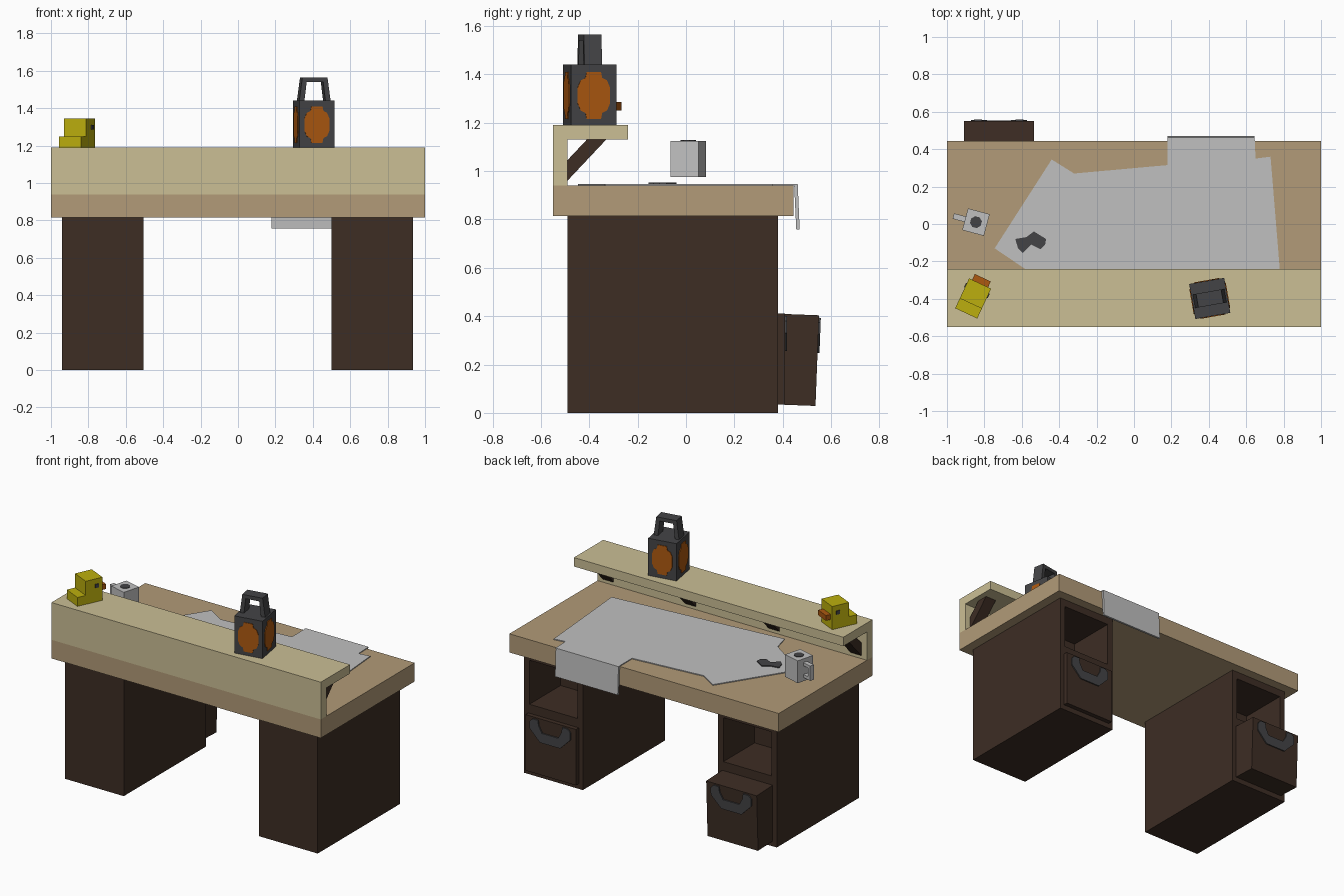
import bpy, bmesh, math
from mathutils import Matrix, Vector

if "Cube" in bpy.data.objects:
    bpy.data.objects.remove(bpy.data.objects["Cube"])


def material(name, rgb):
    m = bpy.data.materials.new(name)
    lin = [((c / 255 + 0.055) / 1.055) ** 2.4 for c in rgb]
    m.diffuse_color = (*lin, 1)
    m.use_nodes = True
    m.node_tree.nodes["Principled BSDF"].inputs["Base Color"].default_value = m.diffuse_color
    return m


PALE = material("pale_wood", (203, 191, 149))
TAN = material("tan_wood", (178, 155, 120))
DARK = material("dark_wood", (61, 45, 36))
PAPER = material("light_grey", (192, 192, 192))
IRON = material("charcoal", (68, 68, 70))
YELLOW = material("yellow", (188, 175, 14))
ORANGE = material("orange", (172, 88, 16))


def finish(name, bm, mat, xf=None):
    bmesh.ops.recalc_face_normals(bm, faces=bm.faces)
    if xf:
        bm.transform(xf)
    me = bpy.data.meshes.new(name)
    bm.to_mesh(me)
    bm.free()
    ob = bpy.data.objects.new(name, me)
    bpy.context.collection.objects.link(ob)
    me.materials.append(mat)
    return ob


def box(name, lo, hi, mat, xf=None):
    lo, hi = Vector(lo), Vector(hi)
    bm = bmesh.new()
    bmesh.ops.create_cube(bm, size=1)
    bm.transform(Matrix.Translation((lo + hi) / 2) @ Matrix.Diagonal((*(hi - lo), 1)))
    return finish(name, bm, mat, xf)


def prism(name, pts, axis, start, end, mat, xf=None):
    """Extrude a 2D outline along an axis (0, 1 or 2)."""
    def place(p, w):
        v = list(p)
        v.insert(axis, w)
        return v
    bm = bmesh.new()
    face = bm.faces.new([bm.verts.new(place(p, start)) for p in pts])
    new = bmesh.ops.extrude_face_region(bm, geom=[face])["geom"]
    shift = [0, 0, 0]
    shift[axis] = end - start
    bmesh.ops.translate(bm, vec=shift, verts=[g for g in new if isinstance(g, bmesh.types.BMVert)])
    return finish(name, bm, mat, xf)


def spin(x, y, z, degrees):
    return Matrix.Translation((x, y, z)) @ Matrix.Rotation(math.radians(degrees), 4, 'Z')


# Table top, front board and raised shelf
box("table_top", (-1, -0.55, 0.815), (1, 0.445, 0.94), TAN)
prism("front_board_and_shelf", [(-0.55, 0.94), (-0.49, 0.94), (-0.49, 1.13), (-0.24, 1.13),
                                (-0.24, 1.19), (-0.55, 1.19)], 0, -1, 1, PALE)

# Diagonal shelf braces
for x in (-0.92, -0.31, 0.31, 0.92):
    prism("shelf_brace", [(-0.49, 0.96), (-0.33, 1.13), (-0.41, 1.13), (-0.49, 1.045)],
          0, x - 0.04, x + 0.04, DARK)


# Pedestals with an open cubby above a drawer
def pedestal(cx):
    ob = box("pedestal", (cx - 0.2175, -0.49, 0), (cx + 0.2175, 0.38, 0.815), DARK)
    bm = bmesh.new()
    bm.from_mesh(ob.data)
    back = max(bm.faces, key=lambda f: f.calc_center_median().y)
    bmesh.ops.inset_individual(bm, faces=[back], thickness=0.055)
    for v in back.verts:
        v.co.z = 0.47 if v.co.z < 0.4 else 0.765
    new = bmesh.ops.extrude_discrete_faces(bm, faces=[back])["faces"]
    bmesh.ops.translate(bm, vec=(0, -0.33, 0), verts=new[0].verts)
    bm.to_mesh(ob.data)
    bm.free()


HALF_PULL = [(0.15, 0.33), (0.15, 0.38), (0.13, 0.40), (0.09, 0.40), (0.085, 0.365), (0.06, 0.32)]
PULL = [(0.075, 0.255)] + HALF_PULL
PULL = PULL + [(-u, z) for u, z in reversed(PULL)]


def drawer(cx, front, tilt):
    xf = (Matrix.Translation((cx, 0.38, 0.41)) @ Matrix.Rotation(math.radians(tilt), 4, 'X')
          @ Matrix.Translation((0, -0.38, -0.41)))
    box("drawer", (-0.1875, 0.36, 0.035), (0.1875, front, 0.41), DARK, xf)
    prism("drawer_pull", PULL, 1, front, front + 0.008, IRON, xf)


pedestal(-0.7225)
pedestal(0.7175)
drawer(-0.7225, 0.55, -2.2)
drawer(0.7175, 0.41, 0)

# Large paper sheet with a flap hanging over the back edge
prism("paper_sheet", [(-0.745, -0.13), (-0.45, -0.33), (-0.42, -0.446), (0.787, -0.335),
                      (0.73, 0.36), (0.65, 0.35), (0.645, 0.46), (0.18, 0.45), (0.18, 0.315),
                      (-0.32, 0.27), (-0.44, 0.345)], 2, 0.94, 0.946, PAPER)
prism("paper_flap", [(0.447, 0.946), (0.462, 0.946), (0.47, 0.758), (0.456, 0.758)],
      0, 0.178, 0.643, PAPER)

# Small dark tool lying on the paper
prism("desk_tool", [(-0.635, -0.08), (-0.575, -0.07), (-0.535, -0.04), (-0.47, -0.08), (-0.475, -0.11),
                    (-0.5, -0.135), (-0.55, -0.11), (-0.595, -0.155), (-0.62, -0.13)],
      2, 0.946, 0.952, IRON)

# Square mug with side handle and dark drink
mug = spin(-0.845, 0.01, 0, -15)
box("mug", (-0.06, -0.06, 0.975), (0.06, 0.06, 1.125), PAPER, mug)
prism("mug_drink", [(0.032 * math.cos(math.radians(22.5 + 45 * i)),
                     0.032 * math.sin(math.radians(22.5 + 45 * i))) for i in range(8)],
      2, 1.125, 1.128, IRON, mug)
prism("mug_handle", [(-0.06, 1.0), (-0.125, 1.0), (-0.125, 1.1), (-0.06, 1.1), (-0.06, 1.08),
                     (-0.105, 1.08), (-0.105, 1.02), (-0.06, 1.02)], 1, -0.015, 0.015, PAPER, mug)

# Blocky toy duck
duck = spin(-0.86, -0.398, 0, -25)
prism("duck_body", [(-0.088, 1.19), (0.088, 1.19), (0.088, 1.345), (-0.03, 1.345),
                    (-0.03, 1.25), (-0.088, 1.25)], 0, -0.065, 0.065, YELLOW, duck)
box("duck_beak", (-0.047, 0.088, 1.25), (0.047, 0.122, 1.285), ORANGE, duck)
for s in (-1, 1):
    box("duck_eye", (s * 0.067 - 0.003, 0.035, 1.285), (s * 0.067 + 0.003, 0.06, 1.31), IRON, duck)

# Lantern with glowing side panels and trapezoid handle
lamp = spin(0.405, -0.398, 0, 10)
box("lantern_body", (-0.095, -0.095, 1.19), (0.095, 0.095, 1.44), IRON, lamp)
prism("lantern_handle", [(-0.085, 1.44), (-0.068, 1.565), (0.068, 1.565), (0.085, 1.44),
                         (0.057, 1.44), (0.045, 1.54), (-0.045, 1.54), (-0.057, 1.44)],
      1, -0.037, 0.037, IRON, lamp)
QUARTER = [(0.068, 1.345), (0.055, 1.375), (0.035, 1.385), (0.03, 1.41)]
GLOW = QUARTER + [(-u, z) for u, z in reversed(QUARTER)]
GLOW += [(-u, 2.625 - z) for u, z in QUARTER] + [(u, 2.625 - z) for u, z in reversed(QUARTER)]
for i in range(4):
    prism("lantern_glow", GLOW, 1, -0.095, -0.099, ORANGE,
          lamp @ Matrix.Rotation(i * math.pi / 2, 4, 'Z'))
